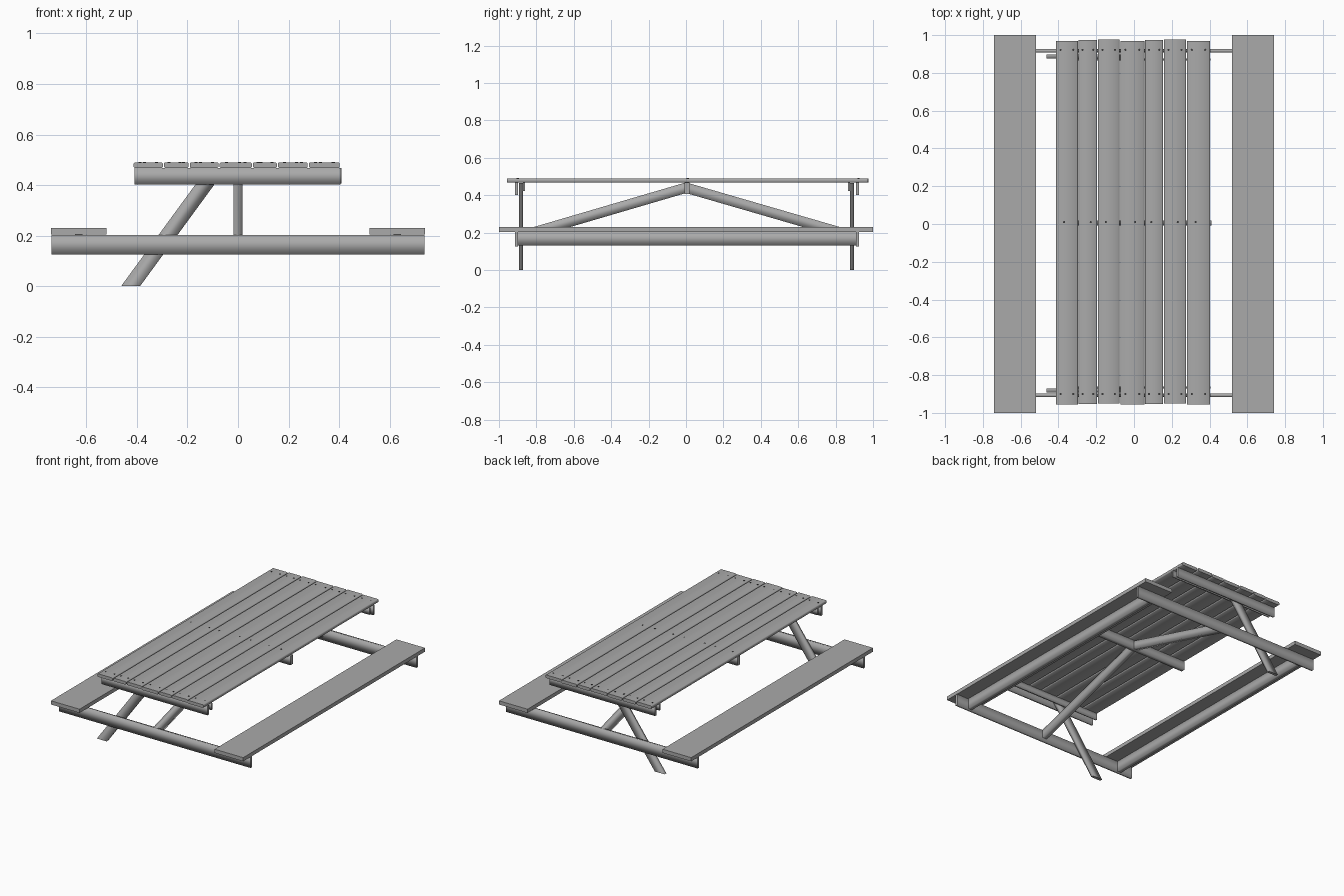
import bpy
import bmesh
from mathutils import Vector

cube = bpy.data.objects.get("Cube")
if cube:
    bpy.data.objects.remove(cube, do_unlink=True)


def material(name, value):
    m = bpy.data.materials.new(name)
    m.use_nodes = True
    colour = (value, value, value, 1)
    m.diffuse_color = colour
    m.node_tree.nodes["Principled BSDF"].inputs["Base Color"].default_value = colour
    return m


GREY = material("weathered grey", 0.4)
DARK = material("dark screw", 0.04)


def finish(name, bm, mat):
    bmesh.ops.recalc_face_normals(bm, faces=bm.faces)
    mesh = bpy.data.meshes.new(name)
    bm.to_mesh(mesh)
    bm.free()
    mesh.materials.append(mat)
    obj = bpy.data.objects.new(name, mesh)
    bpy.context.collection.objects.link(obj)
    return obj


def board(name, a, b, u, v, chamfer=0, smooth=True):
    """Timber from a to b; u and v are the full section edges, ends cut along them."""
    a, b, u, v = Vector(a), Vector(b), Vector(u), Vector(v)
    cu, cv = u.normalized() * chamfer, v.normalized() * chamfer
    section = []
    for su, sv in ((1, 1), (-1, 1), (-1, -1), (1, -1)):
        corner = (u * su + v * sv) / 2
        if chamfer:
            pair = [corner - cv * sv, corner - cu * su]
            section += pair if su == sv else pair[::-1]
        else:
            section.append(corner)
    bm = bmesh.new()
    rings = [[bm.verts.new(p + s) for s in section] for p in (a, b)]
    n = len(section)
    for i in range(n):
        j = (i + 1) % n
        face = bm.faces.new((rings[0][i], rings[0][j], rings[1][j], rings[1][i]))
        face.smooth = smooth
    for ring in rings:
        cap = bm.faces.new(ring)
        for e in cap.edges:
            e.smooth = False
    return finish(name, bm, GREY)


def screws(name, spots, z):
    bm = bmesh.new()
    for x, y in spots:
        made = bmesh.ops.create_cone(bm, cap_ends=True, segments=8,
                                     radius1=0.006, radius2=0.006, depth=0.004)
        bmesh.ops.translate(bm, verts=made["verts"], vec=(x, y, z))
    finish(name, bm, DARK)


# Table top: seven planks of uneven width, with screws
edges = [-0.415, -0.295, -0.193, -0.075, 0.057, 0.156, 0.278, 0.405]
spots = []
for i, (l, r) in enumerate(zip(edges, edges[1:])):
    x, w = (l + r) / 2, r - l - 0.005
    shift = 0.003 * (i % 3 - 1)
    board(f"table_plank_{i + 1}", (x, -0.953 + shift, 0.479), (x, 0.973 + shift, 0.479),
          (w, 0, 0), (0, 0, 0.022), 0.004)
    spots += [(x + s * w * 0.29, y) for s in (-1, 1) for y in (-0.9, 0.922)]
    spots.append((x + (i % 2 - 0.5) * 0.03, 0.01))
screws("plank_screws", spots, 0.489)

# Middle cleat under the table top
board("middle_cleat", (-0.41, 0.005, 0.437), (0.41, 0.005, 0.437),
      (0, 0.028, 0), (0, 0, 0.062))

# End frames: cleats, crossbeam, single slanted leg and diagonal brace
for end, s, beam_y, leg_y in (("front", -1, -0.907, -0.882), ("back", 1, 0.917, 0.887)):
    board(f"{end}_outer_cleat", (-0.41, beam_y, 0.435), (0.405, beam_y, 0.435),
          (0, 0.015, 0), (0, 0, 0.066))
    inner_y = leg_y - s * 0.016
    board(f"{end}_inner_cleat", (-0.41, inner_y, 0.445), (0.405, inner_y, 0.445),
          (0, 0.012, 0), (0, 0, 0.046))
    board(f"{end}_crossbeam", (-0.738, beam_y, 0.164), (0.738, beam_y, 0.164),
          (0, 0.017, 0), (0, 0, 0.078))
    board(f"{end}_leg", (-0.425, leg_y, 0), (-0.085, leg_y, 0.465),
          (0.075, 0, 0), (0, 0.02, 0))
    board(f"{end}_brace", (0, 0, 0.44), (0, beam_y, 0.174),
          (0, 0, 0.057), (0.035, 0, 0))

# Benches: flat seat with a rail between the crossbeams
for side, s in (("left", 1), ("right", -1)):
    board(f"{side}_bench_seat", (s * 0.63, -1, 0.217), (s * 0.63, 1, 0.217),
          (0.22, 0, 0), (0, 0, 0.026), smooth=False)
    board(f"{side}_bench_rail", (s * 0.63, -0.9, 0.168), (s * 0.63, 0.91, 0.168),
          (0.03, 0, 0), (0, 0, 0.074))
